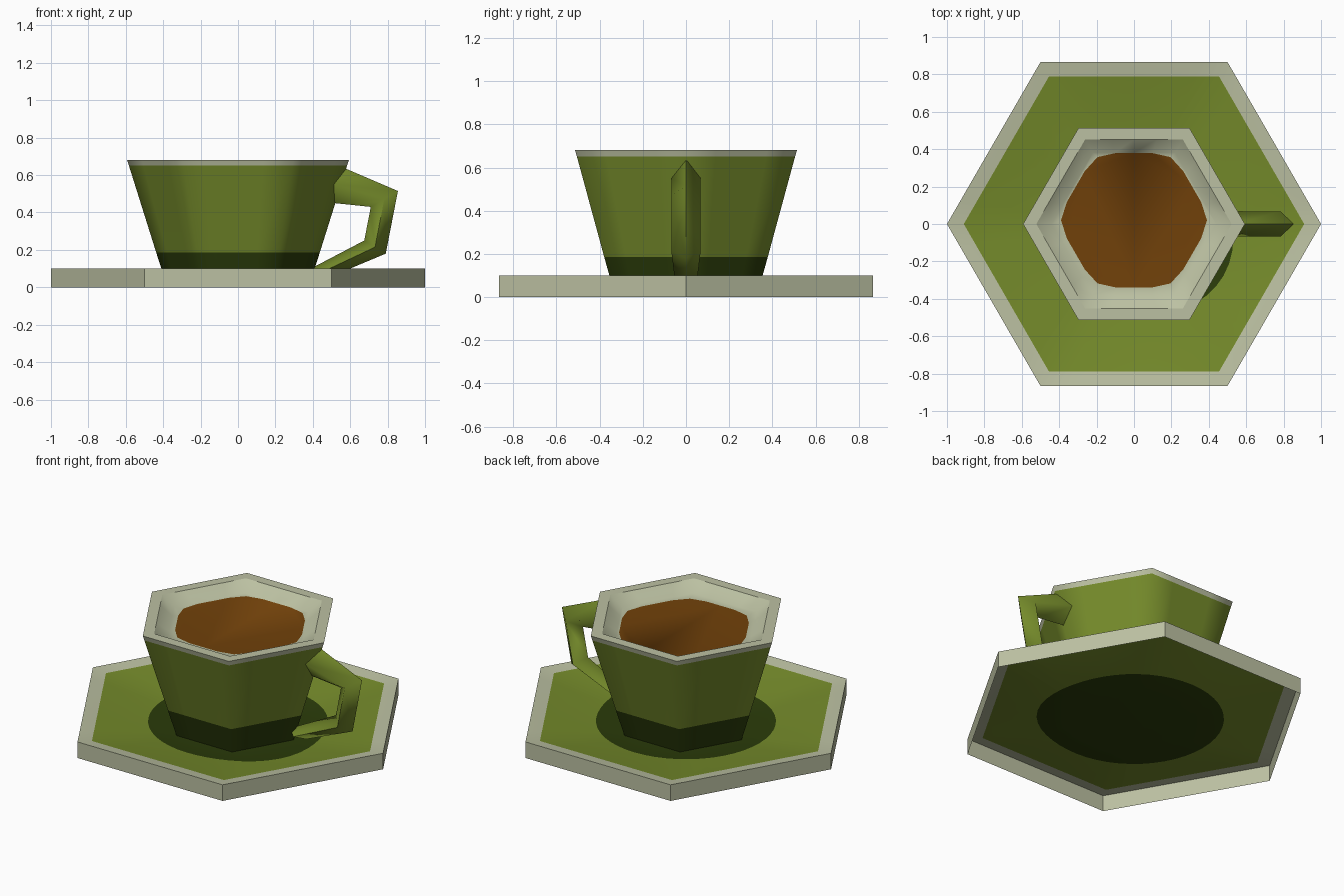
import bpy, bmesh, math

if "Cube" in bpy.data.objects:
    bpy.data.objects.remove(bpy.data.objects["Cube"])


def material(name, rgb):
    m = bpy.data.materials.new(name)
    m.diffuse_color = (*rgb, 1)
    m.use_nodes = True
    m.node_tree.nodes["Principled BSDF"].inputs["Base Color"].default_value = m.diffuse_color
    return m


MATS = [material("olive_green", (0.178, 0.258, 0.024)),
        material("dark_green", (0.024, 0.045, 0.003)),
        material("cream", (0.50, 0.53, 0.36)),
        material("coffee_brown", (0.165, 0.053, 0.003))]
GREEN, DARK, CREAM, BROWN = range(4)


def hexagon(r, limit=9.0):
    """Polar radius of a hexagon with corners on x, corners optionally trimmed."""
    def f(a):
        d = (a % (math.pi / 3)) - math.pi / 6
        return min(r * math.cos(math.pi / 6) / math.cos(d), limit)
    return f


def spot(a):
    """Nearly round dark patch, bulging towards the front right."""
    return 0.508 + 0.045 * max(0, math.cos(a + math.pi / 6)) ** 6


def finish(name, bm, angle):
    me = bpy.data.meshes.new(name)
    bm.to_mesh(me)
    bm.free()
    for m in MATS:
        me.materials.append(m)
    ob = bpy.data.objects.new(name, me)
    bpy.context.collection.objects.link(ob)
    bpy.ops.object.select_all(action='DESELECT')
    ob.select_set(True)
    bpy.context.view_layer.objects.active = ob
    bpy.ops.object.shade_smooth_by_angle(angle=math.radians(angle))


def stack(name, rings, bands, cap, n, angle):
    """Bridge rings of (shape, z, y offset), one colour per band, open at the start."""
    bm = bmesh.new()
    loops = []
    angs = [2 * math.pi * i / n for i in range(n)]
    for shape, z, oy in rings:
        loops.append([bm.verts.new((shape(a) * math.cos(a),
                                    oy + shape(a) * math.sin(a), z)) for a in angs])
    for lo, hi, mat in zip(loops, loops[1:], bands):
        for i in range(n):
            j = (i + 1) % n
            bm.faces.new((lo[i], lo[j], hi[j], hi[i])).material_index = mat
    if cap is not None:
        bm.faces.new(loops[-1]).material_index = cap
    finish(name, bm, angle)


# Saucer: thin hexagonal dish, open underneath, with cream border and dark spot
stack("saucer",
      [(hexagon(1), 0, 0), (hexagon(1), 0.1, 0), (hexagon(0.91), 0.088, 0),
       (spot, 0.032, 0), (hexagon(0.385), 0.018, 0)],
      [CREAM, CREAM, GREEN, DARK], DARK, 48, 30)

# Cup wall: dark foot, green side, cream lip
stack("cup",
      [(hexagon(0.383), 0.018, 0), (hexagon(0.437), 0.185, 0),
       (hexagon(0.583), 0.65, 0), (hexagon(0.593), 0.68, 0),
       (hexagon(0.522), 0.68, 0)],
      [DARK, GREEN, CREAM, CREAM], None, 24, 65)

# Shallow inside of the cup with the coffee surface
stack("cup_inside",
      [(hexagon(0.522), 0.68, 0), (hexagon(0.44), 0.625, 0),
       (hexagon(0.415, 0.39), 0.622, 0.02)],
      [CREAM, CREAM], BROWN, 24, 65)

# Handle: diamond section along an angular path of (outer, inner, half width)
path = [((0.545, 0.648), (0.47, 0.455), 0.068), ((0.855, 0.515), (0.71, 0.43), 0.068),
        ((0.79, 0.18), (0.675, 0.25), 0.068), ((0.47, 0.046), (0.36, 0.085), 0.05)]
bm = bmesh.new()
sections = []
for (xo, zo), (xi, zi), w in path:
    xm, zm = (xo + xi) / 2, (zo + zi) / 2
    sections.append([bm.verts.new(p) for p in
                     ((xo, 0, zo), (xm, w, zm), (xi, 0, zi), (xm, -w, zm))])
for a, b in zip(sections, sections[1:]):
    for i in range(4):
        j = (i + 1) % 4
        bm.faces.new((a[i], a[j], b[j], b[i]))
bm.faces.new(sections[0])
bm.faces.new(sections[-1])
bmesh.ops.recalc_face_normals(bm, faces=bm.faces)
finish("handle", bm, 85)
